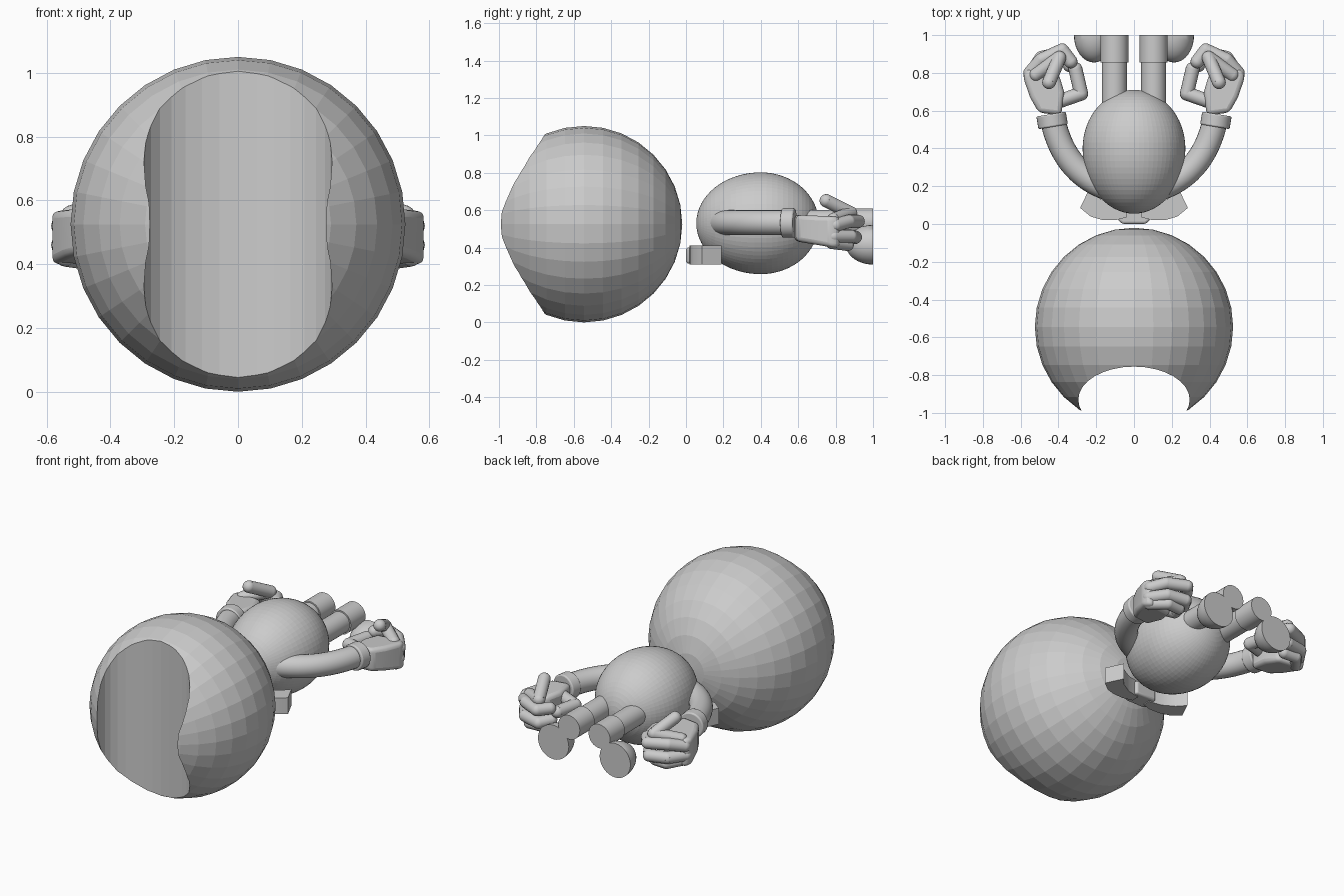
import bpy, bmesh, math
from mathutils import Vector, Matrix

if "Cube" in bpy.data.objects:
    bpy.data.objects.remove(bpy.data.objects["Cube"])


def finish(name, bm, mirror=False, bevel=0, smooth=30):
    """Turn a bmesh into an object, optionally bevelled, mirrored and smoothed."""
    bmesh.ops.recalc_face_normals(bm, faces=bm.faces)
    me = bpy.data.meshes.new(name)
    bm.to_mesh(me)
    bm.free()
    ob = bpy.data.objects.new(name, me)
    bpy.context.collection.objects.link(ob)
    if bevel:
        m = ob.modifiers.new("bevel", 'BEVEL')
        m.width, m.segments, m.limit_method = bevel, 3, 'ANGLE'
    if mirror:
        m = ob.modifiers.new("mirror", 'MIRROR')
        m.use_clip = False
        m.use_mirror_merge = False
    bpy.ops.object.select_all(action='DESELECT')
    bpy.context.view_layer.objects.active = ob
    ob.select_set(True)
    if smooth:
        bpy.ops.object.shade_smooth_by_angle(angle=math.radians(smooth))
    return ob


def ball(bm, c, r, u=24, v=12):
    """Ellipsoid with its poles along y."""
    mat = Matrix.Translation(c) @ Matrix.Diagonal((*r, 1)) @ Matrix.Rotation(math.pi / 2, 4, 'X')
    return bmesh.ops.create_uvsphere(bm, u_segments=u, v_segments=v, radius=1, matrix=mat)['verts']


def rod(bm, a, b, r, seg=24):
    a, b = Vector(a), Vector(b)
    d = b - a
    mat = Matrix.Translation((a + b) / 2) @ d.to_track_quat('Z', 'Y').to_matrix().to_4x4()
    bmesh.ops.create_cone(bm, cap_ends=True, segments=seg, radius1=r, radius2=r,
                          depth=d.length, matrix=mat)


def chain(name, pts, r):
    """Rounded, jointed finger."""
    bm = bmesh.new()
    for p in pts:
        ball(bm, p, (r, r, r), 16, 10)
    for a, b in zip(pts, pts[1:]):
        rod(bm, a, b, r, 16)
    return finish(name, bm, True)


def slab(name, pts, z0, z1, mirror, bevel=0):
    """Outline in x, y extruded upward."""
    bm = bmesh.new()
    f = bm.faces.new([bm.verts.new((x, y, z0)) for x, y in pts])
    out = bmesh.ops.extrude_face_region(bm, geom=[f])['geom']
    bmesh.ops.translate(bm, vec=(0, 0, z1 - z0),
                        verts=[g for g in out if isinstance(g, bmesh.types.BMVert)])
    return finish(name, bm, mirror, bevel)


# Faceted head with a concave elliptical front cut
bm = bmesh.new()
ball(bm, (0, -0.545, 0.525), (0.525, 0.525, 0.525), 32, 16)
head = finish("head", bm, smooth=0)
bm = bmesh.new()
bmesh.ops.create_cone(bm, cap_ends=True, segments=32, radius1=1, radius2=1, depth=2,
                      matrix=Matrix.Translation((0, -0.93, 0.525)) @ Matrix.Diagonal((0.295, 0.175, 1, 1)))
cutter = finish("face_cutter", bm, smooth=0)
cutter.hide_render = True
bpy.context.view_layer.objects.active = head
cut = head.modifiers.new("face_cut", 'BOOLEAN')
cut.operation, cut.solver, cut.object = 'DIFFERENCE', 'EXACT', cutter
bpy.ops.object.modifier_apply(modifier=cut.name)
bpy.data.objects.remove(cutter)

# Egg-shaped body, longer toward the neck
bm = bmesh.new()
for v in ball(bm, (0, 0, 0), (0.272, 1, 0.272), 64, 32):
    v.co.y *= 0.345 if v.co.y < 0 else 0.31
    v.co += Vector((0, 0.40, 0.53))
finish("body", bm, smooth=0)

# Bow under the neck: two curved lobes and a knot
slab("bow_lobe", [(0.04, 0.035), (0.10, 0.02), (0.17, 0.022), (0.23, 0.04), (0.285, 0.085),
                  (0.235, 0.19), (0.19, 0.14), (0.12, 0.10), (0.04, 0.085)], 0.31, 0.41, True)
slab("bow_knot", [(-0.085, 0.02), (-0.06, 0), (0.06, 0), (0.085, 0.02), (0.07, 0.11), (-0.07, 0.11)],
     0.315, 0.40, False, 0.012)

# Legs and trouser cuffs
for name, y0, y1, r in (("leg", 0.58, 0.87, 0.066), ("leg_cuff", 0.855, 1.0, 0.074)):
    bm = bmesh.new()
    rod(bm, (0.104, y0, 0.536), (0.104, y1, 0.536), r, 32)
    finish(name, bm, True)

# Shoe toe: half ellipsoid with a flat sole
bm = bmesh.new()
ball(bm, (0.212, 1.0, 0.415), (0.106, 0.145, 0.106), 32, 16)
cutout = bmesh.ops.bisect_plane(bm, geom=bm.verts[:] + bm.edges[:] + bm.faces[:],
                                plane_co=(0, 1, 0), plane_no=(0, 1, 0), clear_outer=True)
bmesh.ops.holes_fill(bm, edges=[e for e in bm.edges if e.is_boundary])
finish("shoe_toe", bm, True)

# Curved arm swept along a quadratic bend
bm = bmesh.new()
a, b, c = Vector((0.15, 0.195, 0.533)), Vector((0.375, 0.28, 0.533)), Vector((0.432, 0.56, 0.533))
rings = []
N, S, R = 14, 24, 0.067
for i in range(N + 1):
    t = i / N
    p = a * (1 - t) ** 2 + b * 2 * t * (1 - t) + c * t * t
    d = ((b - a) * (1 - t) + (c - b) * t).normalized()
    side = Vector((d.y, -d.x, 0))
    rings.append([bm.verts.new(p + R * (side * math.cos(k * math.tau / S)
                                        + Vector((0, 0, math.sin(k * math.tau / S)))))
                  for k in range(S)])
for r0, r1 in zip(rings, rings[1:]):
    for k in range(S):
        bm.faces.new((r0[k], r0[(k + 1) % S], r1[(k + 1) % S], r1[k]))
bm.faces.new(rings[-1])
ball(bm, a, (R, R, R))
finish("arm", bm, True)

# Glove cuff
bm = bmesh.new()
rod(bm, (0.428, 0.515, 0.532), (0.439, 0.582, 0.532), 0.079, 32)
finish("glove_cuff", bm, True, 0.008)

# Palm, dropping a little toward the knuckles
palm = slab("palm", [(0.385, 0.575), (0.505, 0.59), (0.55, 0.67), (0.588, 0.78), (0.568, 0.825),
                     (0.40, 0.80), (0.37, 0.70)], 0.435, 0.575, True, 0.025)
for v in palm.data.vertices:
    v.co.z -= (v.co.y - 0.58) * (0.17 if v.co.z < 0.5 else 0.04)

# Curled fingers and thumb
chain("index_finger", [(0.52, 0.79, 0.55), (0.395, 0.88, 0.585), (0.45, 0.75, 0.65)], 0.036)
chain("middle_finger", [(0.55, 0.80, 0.52), (0.49, 0.87, 0.54), (0.38, 0.92, 0.54), (0.335, 0.86, 0.54)], 0.036)
chain("ring_finger", [(0.55, 0.79, 0.46), (0.49, 0.88, 0.46), (0.38, 0.905, 0.455), (0.34, 0.84, 0.46)], 0.036)
chain("little_finger", [(0.54, 0.78, 0.425), (0.47, 0.865, 0.415), (0.39, 0.86, 0.415)], 0.033)
chain("thumb", [(0.395, 0.65, 0.52), (0.28, 0.69, 0.51), (0.31, 0.82, 0.51)], 0.037)
